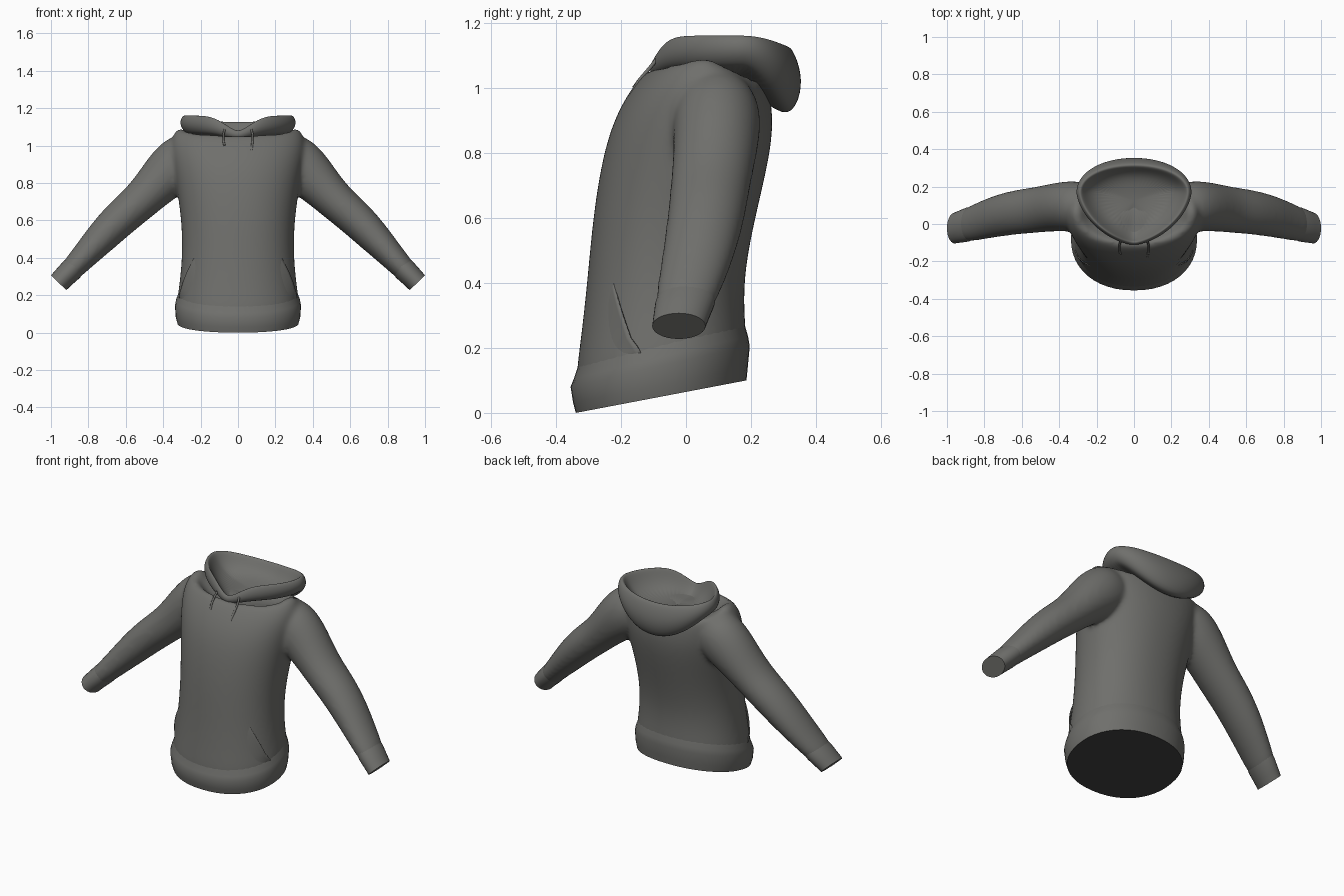
import bpy, bmesh, math
from mathutils import Vector

if "Cube" in bpy.data.objects:
    bpy.data.objects.remove(bpy.data.objects["Cube"])


def material(name, rgb):
    m = bpy.data.materials.new(name)
    m.diffuse_color = (*rgb, 1)
    m.use_nodes = True
    m.node_tree.nodes["Principled BSDF"].inputs["Base Color"].default_value = m.diffuse_color
    return m


FABRIC = material("charcoal fabric", (0.16, 0.16, 0.15))
LINING = material("dark lining", (0.045, 0.045, 0.045))


def ring(w, yf, yb, zf, zs, zb, ym=None, ef=0.92, eb=0.92, kf=1, kb=1, n=48):
    """Closed horizontal loop; front, side and back heights may differ."""
    ym = (yf + yb) / 2 if ym is None else ym
    return [ring_point(2 * math.pi * i / n, w, yf, yb, zf, zs, zb, ym, ef, eb, kf, kb)
            for i in range(n)]


def ring_point(t, w, yf, yb, zf, zs, zb, ym, ef=0.92, eb=0.92, kf=1, kb=1):
    s, c = math.sin(t), math.cos(t)
    e, ye, ze, k = (ef, yf, zf, kf) if c > 0 else (eb, yb, zb, kb)
    f = abs(c) ** e
    return Vector((math.copysign(w * abs(s) ** e, s),
                   ym + (ye - ym) * f, zs + (ze - zs) * f ** k))


def loft(bm, rings, cap_start=True, cap_end=True):
    loops = [[bm.verts.new(p) for p in r] for r in rings]
    n = len(loops[0])
    for a, b in zip(loops, loops[1:]):
        for i in range(n):
            j = (i + 1) % n
            bm.faces.new((a[i], a[j], b[j], b[i]))
    if cap_start:
        bm.faces.new(loops[0][::-1])
    if cap_end:
        bm.faces.new(loops[-1])


def finish(name, bm, mat=FABRIC, angle=None):
    bmesh.ops.recalc_face_normals(bm, faces=bm.faces)
    me = bpy.data.meshes.new(name)
    bm.to_mesh(me)
    bm.free()
    me.materials.append(mat)
    for p in me.polygons:
        p.use_smooth = True
    ob = bpy.data.objects.new(name, me)
    bpy.context.collection.objects.link(ob)
    if angle:
        bpy.ops.object.select_all(action='DESELECT')
        ob.select_set(True)
        bpy.context.view_layer.objects.active = ob
        bpy.ops.object.shade_smooth_by_angle(angle=math.radians(angle))
    return ob


def tube_rings(path, side, n=28):
    """Oval sections square to a path in the xz plane: x, y, z, thickness, depth."""
    out = []
    for i, (x, y, z, a, b) in enumerate(path):
        p, q = path[max(i - 1, 0)], path[min(i + 1, len(path) - 1)]
        d = Vector((q[0] - p[0], q[2] - p[2])).normalized()
        loop = []
        for k in range(n):
            t = 2 * math.pi * k / n
            u = a * math.cos(t)
            loop.append(Vector((side * (x - d.y * u), y + b * math.sin(t), z + d.x * u)))
        out.append(loop)
    return out


# Torso profile: half width, front y, back y, front z, side z, back z
TORSO = [
    (.315, -.330, .175, .03, .08, .13),
    (.328, -.340, .188, .11, .165, .22),
    (.315, -.327, .180, .20, .245, .29),
    (.298, -.306, .178, .38, .40, .42),
    (.300, -.289, .208, .58, .58, .58),
    (.325, -.263, .252, .76, .76, .76),
    (.350, -.225, .270, .90, .89, .88),
    (.365, -.168, .260, 1.0, 1.0, .98),
    (.345, -.120, .245, 1.055, 1.075, 1.03),
    (.292, -.095, .220, 1.062, 1.12, 1.0),
    (.225, -.050, .165, .97, .98, .96),
]
# Sleeve path from inside the shoulder to the wrist
SLEEVE = [
    (.18, .095, .95, .11, .10),
    (.29, .095, .930, .15, .135),
    (.36, .095, .868, .140, .135),
    (.44, .088, .787, .118, .128),
    (.525, .075, .70, .103, .123),
    (.62, .065, .62, .100, .12),
    (.71, .048, .53, .091, .115),
    (.78, .030, .455, .079, .108),
    (.845, .010, .385, .068, .10),
    (.94, -.017, .283, .055, .082),
]

# Torso and both sleeves fused into one soft surface
bm = bmesh.new()
loft(bm, [ring(*r) for r in TORSO])
for side in (-1, 1):
    loft(bm, tube_rings(SLEEVE, side))
body = finish("torso_and_sleeves", bm)
sub = body.modifiers.new("round", 'SUBSURF')
sub.levels = sub.render_levels = 2
rem = body.modifiers.new("fuse", 'REMESH')
rem.mode = 'VOXEL'
rem.voxel_size = 0.012
rem.use_smooth_shade = True
smo = body.modifiers.new("soften", 'SMOOTH')
smo.factor = 0.5
smo.iterations = 12

# Cuffs
for side, label in ((-1, "left"), (1, "right")):
    bm = bmesh.new()
    loft(bm, tube_rings([(.86, .005, .367, .058, .088), (.89, -.003, .337, .0625, .0915),
                         (.93, -.014, .297, .059, .086), (.959, -.022, .267, .057, .082)], side))
    finish("cuff_" + label, bm, angle=40)

# Hem band, tilted down towards the front, closed below by the dark inside
bm = bmesh.new()
loft(bm, [ring(.324, -.339, .186, 0, .05, .10), ring(.333, -.347, .190, .03, .085, .14),
          ring(.337, -.355, .196, .08, .145, .205), ring(.332, -.345, .191, .105, .172, .235),
          ring(.315, -.327, .178, .16, .22, .28)])
hem = finish("hem_band", bm, angle=50)
hem.data.materials.append(LINING)
for p in hem.data.polygons:
    if p.normal.z < -.7:
        p.material_index = 1

# Pocket flaps: a panel following the torso, lifted at its slanted side edges
bm = bmesh.new()
NU, NV = 40, 16
grid = []
for j in range(NV + 1):
    v = j / NV
    u = 1.3 + 1.9 * v
    i = int(u)
    r = [a + (b - a) * (u - i) for a, b in zip(TORSO[i], TORSO[i + 1])]
    limit = 1.36 - .53 * v ** 1.4
    row = []
    for k in range(NU + 1):
        s = 2 * k / NU - 1
        off = -.010 + .018 * s ** 4 * max(0, math.sin(math.pi * v)) ** .6
        row.append(bm.verts.new(ring_point(s * limit, r[0] + off, r[1] - off, *r[2:],
                                           (r[1] + r[2]) / 2)))
    grid.append(row)
for a, b in zip(grid, grid[1:]):
    for k in range(NU):
        bm.faces.new((a[k], a[k + 1], b[k + 1], b[k]))
pocket = finish("front_pocket", bm)
sol = pocket.modifiers.new("thickness", 'SOLIDIFY')
sol.thickness = 0.006
sol.offset = 0

# Hood lying open around the neck: inside, rim, roll, drooping back
HOOD = [
    (.150, -.010, .200, 1.0, 1.03, 1.04),
    (.235, -.060, .268, 1.035, 1.08, 1.065),
    (.272, -.085, .302, 1.062, 1.145, 1.12),
    (.288, -.094, .320, 1.082, 1.168, 1.135),
    (.307, -.106, .352, 1.078, 1.145, 1.065),
    (.310, -.114, .358, 1.060, 1.11, .985),
    (.290, -.108, .318, 1.040, 1.075, .90),
    (.250, -.080, .240, 1.020, 1.05, .96),
]
bm = bmesh.new()
loft(bm, [ring(*r, ym=.17, ef=1.2, eb=.97, kf=10, kb=2, n=56) for r in HOOD])
hood = finish("hood", bm)
sub = hood.modifiers.new("round", 'SUBSURF')
sub.levels = sub.render_levels = 2

# Drawstrings
for side, label, drop in ((-1, "left", 0), (1, "right", -.025)):
    cu = bpy.data.curves.new("drawstring_" + label, 'CURVE')
    cu.dimensions = '3D'
    cu.bevel_depth = 0.006
    cu.bevel_resolution = 2
    cu.use_fill_caps = True
    pts = [(.068, -.080, 1.10), (.078, -.112, 1.06), (.078, -.142, 1.025),
           (.072, -.160 + drop * .5, 1.0 + drop)]
    sp = cu.splines.new('POLY')
    sp.points.add(len(pts) - 1)
    for p, (x, y, z) in zip(sp.points, pts):
        p.co = (side * x, y, z, 1)
    cu.materials.append(FABRIC)
    bpy.context.collection.objects.link(bpy.data.objects.new("drawstring_" + label, cu))
